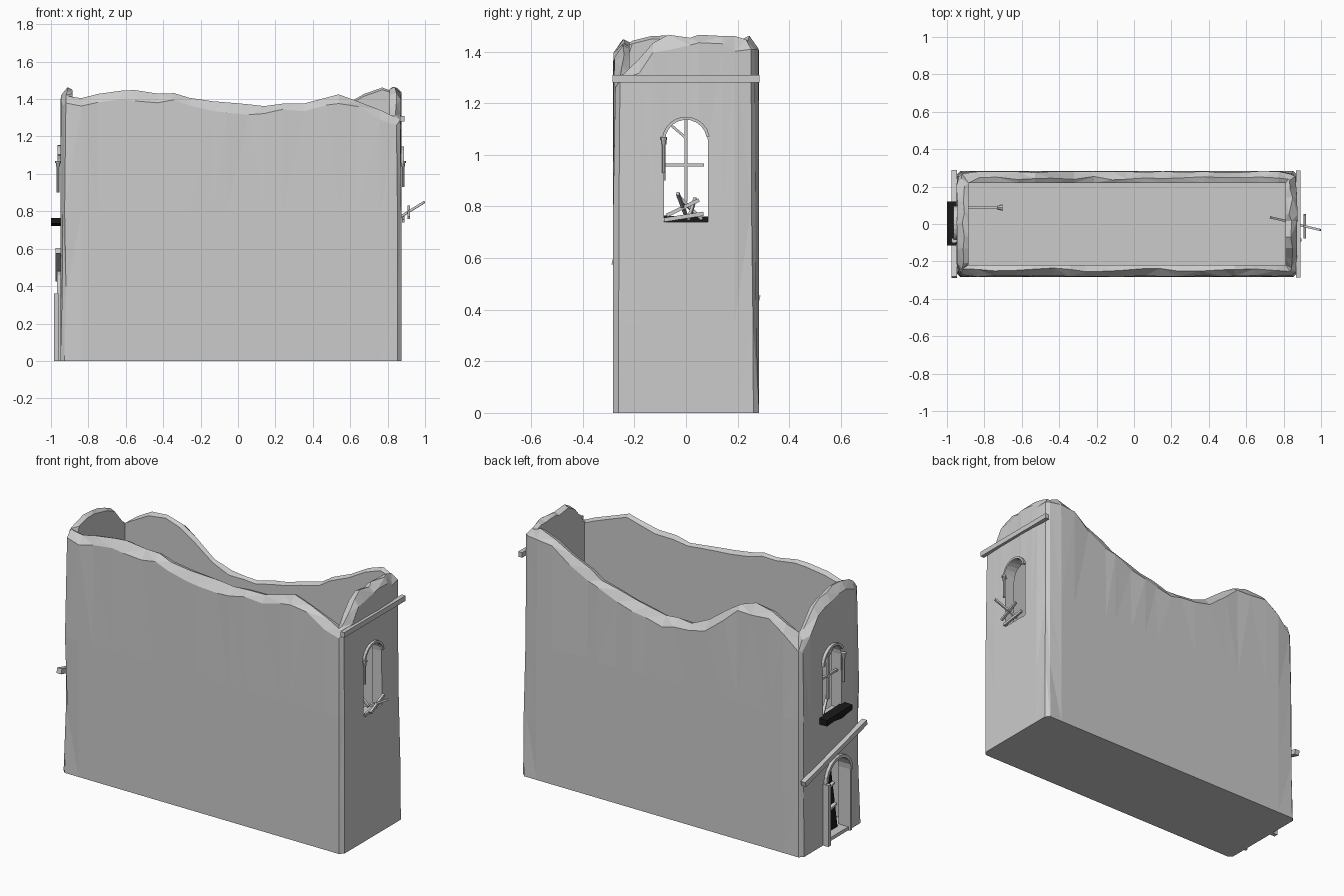
import bpy, bmesh, math, random
from mathutils import Vector, Matrix

if "Cube" in bpy.data.objects:
    bpy.data.objects.remove(bpy.data.objects["Cube"])

random.seed(7)
X0, X1, Y = -0.95, 0.875, 0.283          # outer wall faces
T = 0.064                                # wall thickness
FLOOR = 0.02

# Broken wall-top heights: (position along wall, height)
FRONT = [(-.95, 1.41), (-.84, 1.41), (-.6, 1.445), (-.4, 1.435), (-.2, 1.405), (0, 1.375), (.15, 1.365),
         (.3, 1.37), (.4, 1.39), (.5, 1.425), (.58, 1.41), (.7, 1.36), (.8, 1.32), (.875, 1.31)]
BACK = [(-.95, 1.24), (-.9, 1.29), (-.77, 1.37), (-.6, 1.40), (-.5, 1.36), (-.4, 1.26), (-.25, 1.17),
        (-.1, 1.165), (.1, 1.19), (.37, 1.27), (.55, 1.36), (.65, 1.42), (.75, 1.46), (.875, 1.44)]
RIGHT = [(-.285, 1.31), (-.22, 1.33), (-.15, 1.42), (-.1, 1.46), (.25, 1.46), (.285, 1.43)]
LEFT = [(-.285, 1.41), (-.22, 1.44), (-.1, 1.46), (.02, 1.45), (.12, 1.41), (.2, 1.31), (.285, 1.24)]

black = bpy.data.materials.new("dark")
black.diffuse_color = (0.01, 0.01, 0.01, 1)
black.use_nodes = True
black.node_tree.nodes["Principled BSDF"].inputs["Base Color"].default_value = black.diffuse_color


def height(prof, u):
    for (a, ha), (b, hb) in zip(prof, prof[1:]):
        if u <= b:
            return ha + (hb - ha) * max(0, (u - a) / (b - a))
    return prof[-1][1]


def finish(bm, name, mat=None):
    bmesh.ops.remove_doubles(bm, verts=bm.verts, dist=1e-4)
    bmesh.ops.recalc_face_normals(bm, faces=bm.faces)
    me = bpy.data.meshes.new(name)
    bm.to_mesh(me)
    bm.free()
    ob = bpy.data.objects.new(name, me)
    bpy.context.collection.objects.link(ob)
    if mat:
        me.materials.append(mat)
    return ob


def prism(name, pts, x0, x1, mat=None):
    """Extrude a y-z outline along x."""
    bm = bmesh.new()
    f = bm.faces.new([bm.verts.new((x0, y, z)) for y, z in pts])
    r = bmesh.ops.extrude_face_region(bm, geom=[f])
    bmesh.ops.translate(bm, vec=(x1 - x0, 0, 0), verts=[v for v in r["geom"] if isinstance(v, bmesh.types.BMVert)])
    return finish(bm, name, mat)


def box(name, x, y, z, mat=None):
    return prism(name, [(y[0], z[0]), (y[1], z[0]), (y[1], z[1]), (y[0], z[1])], x[0], x[1], mat)


def stick(name, a, b, w=.014, t=.012, mat=None):
    """Square bar between two points."""
    a, b = Vector(a), Vector(b)
    d = b - a
    bm = bmesh.new()
    m = Matrix.Translation((a + b) / 2) @ d.to_track_quat('Z', 'Y').to_matrix().to_4x4() @ Matrix.Diagonal((w, t, d.length, 1))
    bmesh.ops.create_cube(bm, size=1, matrix=m)
    return finish(bm, name, mat)


def arc(cy, cz, r, a0, a1, n=10):
    return [(cy + r * math.cos(math.radians(a0 + (a1 - a0) * i / n)),
             cz + r * math.sin(math.radians(a0 + (a1 - a0) * i / n))) for i in range(n + 1)]


def arch(cy, r, z0, zs):
    return [(cy - r, z0), (cy + r, z0)] + arc(cy, zs, r, 0, 180)


def arch_trim(name, cy, zs, r, w, a0, a1, x0, x1):
    return prism(name, arc(cy, zs, r, a0, a1) + arc(cy, zs, r + w, a1, a0), x0, x1)


def column(name, x, y, z0, z1, r):
    """Thin half-column with a small block capital."""
    bm = bmesh.new()
    for za, zb, k in ((z0, z1 - .03, 1), (z1 - .03, z1 - .012, 1.4), (z1 - .012, z1, 1.9)):
        bmesh.ops.create_cone(bm, cap_ends=True, segments=8, radius1=r * k, radius2=r * k, depth=zb - za,
                              matrix=Matrix.Translation((x, y, (za + zb) / 2)))
    bm.verts.ensure_lookup_table()
    return finish(bm, name)


# Ruined shell: one ring of wall stations, with a jagged sloping crest
c = 0.022
stations = []
N, M = 18, 8
run = lambda a, b, n: [a + (b - a) * (i + (random.uniform(-.25, .25) if 0 < i < n else 0)) / n for i in range(n + 1)]
stations += [(u, -Y, height(FRONT, u)) for u in run(X0 + c, X1 - c, N)]
stations += [(X1, u, height(RIGHT, u)) for u in run(-Y + c, Y - c, M)]
stations += [(u, Y, height(BACK, u)) for u in run(X1 - c, X0 + c, N)]
stations += [(X0, u, height(LEFT, u)) for u in run(Y - c, -Y + c, M)]
clamp = lambda v, a, b: max(a, min(b, v))
bm = bmesh.new()
rows = [[] for _ in range(7)]
corner_x = {X0 + c, X1 - c}
for x, y, h in stations:
    ix, iy = clamp(x, X0 + T, X1 - T), clamp(y, -Y + T, Y - T)
    at_corner = abs(x - ix) > 1e-6 and abs(y - iy) > 1e-6
    # wall points close to a corner share the inner corner
    h += random.uniform(-.008, .008)
    drop = random.uniform(.025, .06)
    rows[0].append(bm.verts.new((x, y, 0)))
    for row, z in ((1, .35), (2, .8)):
        k = random.uniform(0, .22) if at_corner else 0
        rows[row].append(bm.verts.new((x + (ix - x) * k, y + (iy - y) * k, z)))
    k = random.uniform(.1, .3) if at_corner else random.uniform(0, .12)
    rows[3].append(bm.verts.new((x + (ix - x) * k, y + (iy - y) * k, h - drop)))
    k = random.uniform(.4, .75)
    rows[4].append(bm.verts.new((x + (ix - x) * k, y + (iy - y) * k, h)))
    hi = h - .012
    if at_corner:
        prof_x = FRONT if y < 0 else BACK
        hi = height(prof_x, ix) - .012
    rows[5].append(bm.verts.new((ix, iy, hi)))
    rows[6].append(bm.verts.new((ix, iy, FLOOR)))
n = len(stations)
for lo, up in zip(rows, rows[1:]):
    for i in range(n):
        j = (i + 1) % n
        bm.faces.new((lo[i], lo[j], up[j], up[i]))
bm.faces.new(rows[0][::-1])
bm.faces.new(rows[6])
bmesh.ops.remove_doubles(bm, verts=bm.verts, dist=1e-4)
bmesh.ops.dissolve_degenerate(bm, edges=bm.edges, dist=1e-4)
bmesh.ops.triangulate(bm, faces=[f for f in bm.faces if len(f.verts) == 4])
walls = finish(bm, "ruined_walls")

# Arched openings: a window in each end wall and a door on the left
WZ, WS, WR = .74, 1.055, .085
DY, DR, DS = -.045, .105, .36
cutters = [prism("window_cutter_right", arch(0, WR, WZ, WS), .78, .95),
           prism("window_cutter_left", arch(0, WR, WZ, WS), -1.05, -.85),
           prism("door_cutter", arch(DY, DR, FLOOR, DS), -1.05, -.85)]
for cut in cutters:
    m = walls.modifiers.new(cut.name, 'BOOLEAN')
    m.object, m.operation, m.solver = cut, 'DIFFERENCE', 'EXACT'
    cut.hide_render = True
bpy.context.view_layer.update()
dg = bpy.context.evaluated_depsgraph_get()
cut_mesh = bpy.data.meshes.new_from_object(walls.evaluated_get(dg))
walls.modifiers.clear()
walls.data = cut_mesh
for cut in cutters:
    bpy.data.objects.remove(cut)

# Right end: cornice, broken window trim and splintered bars
box("right_cornice", (.865, .89), (-.285, .285), (1.28, 1.31))
arch_trim("right_arch_trim", 0, WS, WR - .004, .012, 10, 180, .865, .888)
column("right_window_column", .884, -.086, .93, 1.07, .007)
stick("right_sill_bar", (.884, -.085, .748), (.884, .068, .772), .012, .016)
stick("splinter_cross", (.912, -.075, .765), (.912, .05, .825), .014, .014)
stick("splinter_out", (.86, .0, .765), (.997, -.032, .85), .012, .012)
stick("splinter_in", (.73, .035, .83), (.84, .01, .75), .012, .012)

# Left window: trim, column, glazing bars and dark sill
arch_trim("left_arch_trim", 0, WS, WR, .014, 0, 150, -.965, -.94)
column("left_window_column", -.962, -.088, .9, 1.07, .008)
stick("glazing_bar_upright", (-.92, 0, .82), (-.92, 0, 1.14))
stick("glazing_bar_cross", (-.92, -.085, .96), (-.92, .07, .96))
stick("glazing_bar_slant", (-.92, -.058, 1.115), (-.92, 0, 1.065), .01, .01)
stick("glazing_bar_fallen", (-.93, .06, .75), (-.90, -.03, .84))
prism("left_sill", [(-.115, .765), (-.115, .735), (-.06, .728), (-.02, .72), (.05, .73), (.12, .725), (.12, .76)],
      -1.0, -.94, black)

# Slipped cornice above the door
stick("left_cornice", (-.962, .285, .44), (-.962, -.285, .59), .03, .03)

# Door: frame, broken leaf, planks and the half swung inwards
arch_trim("door_arch_trim", DY, DS, DR, .018, 0, 180, -.968, -.94)
box("door_frame_near", (-.984, -.94), (DY + DR, DY + DR + .025), (0, DS))
box("door_frame_far", (-.962, -.94), (DY - DR - .018, DY - DR), (0, DS))
prism("broken_door_leaf", [(.058, .02), (-.12, .02), (-.05, .44), (.0, .44), (.058, .37)], -.9, -.888, black)
for i, z in enumerate((.14, .27)):
    stick(f"door_plank_{i}", (-.908, .06, z), (-.908, -.09 + .02 * i, z + .03), .022, .012)
box("swung_door_leaf", (-.886, -.73), (.082, .094), (.03, .42))
bm = bmesh.new()
bmesh.ops.create_cone(bm, cap_ends=True, segments=8, radius1=.009, radius2=.018, depth=.03,
                      matrix=Matrix.Translation((-.718, .088, .22)) @ Matrix.Rotation(math.pi / 2, 4, 'Y'))
finish(bm, "door_knob")
